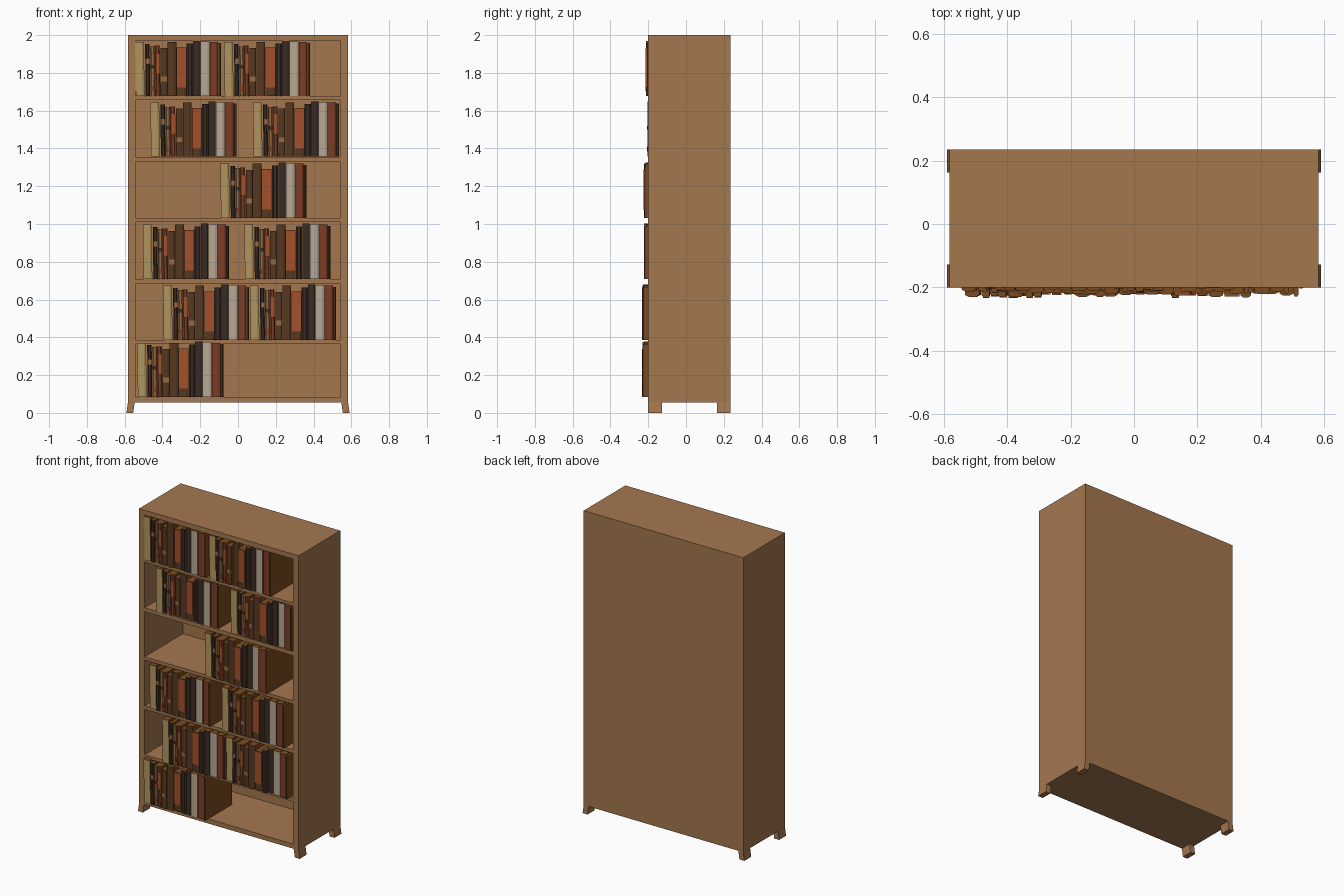
import bpy
import bmesh
import random
from mathutils import Vector

random.seed(4)
cube = bpy.data.objects.get("Cube")
if cube:
    bpy.data.objects.remove(cube)


def material(name, rgb):
    linear = [(c / 255 / 12.92 if c < 11 else ((c / 255 + 0.055) / 1.055) ** 2.4) for c in rgb]
    mat = bpy.data.materials.new(name)
    mat.use_nodes = True
    mat.diffuse_color = (*linear, 1)
    mat.node_tree.nodes["Principled BSDF"].inputs["Base Color"].default_value = (*linear, 1)
    return mat


MATS = {name: material(name.replace("_", " "), rgb) for name, rgb in {
    "wood": (164, 119, 79),
    "cover_brown": (122, 75, 33),
    "cream": (178, 149, 96),
    "tan": (150, 106, 66),
    "charcoal": (58, 44, 36),
    "dark_brown": (86, 56, 32),
    "orange": (164, 80, 42),
    "beige": (186, 168, 150),
    "red_brown": (125, 61, 38),
}.items()}


def finish(bm, name, mats):
    bmesh.ops.recalc_face_normals(bm, faces=bm.faces)
    mesh = bpy.data.meshes.new(name)
    bm.to_mesh(mesh)
    bm.free()
    for m in mats:
        mesh.materials.append(MATS[m])
    obj = bpy.data.objects.new(name, mesh)
    bpy.context.collection.objects.link(obj)
    return obj


def box(name, low, high, mat="wood"):
    bm = bmesh.new()
    bmesh.ops.create_cube(bm, size=1)
    low, high = Vector(low), Vector(high)
    for v in bm.verts:
        v.co = (low + high) / 2 + v.co * (high - low)
    return finish(bm, name, [mat])


# Bookcase shell
W, INNER, FRONT, BACK, FOOT = 0.583, 0.542, -0.2, 0.235, 0.055
for side, label in ((-1, "right"), (1, "left")):
    a, b = sorted((side * W, side * INNER))
    box(label + "_side_panel", (a, FRONT, FOOT), (b, BACK, 2))
box("back_panel", (-INNER, 0.2, FOOT), (INNER, BACK, 2))

# Horizontal boards between the openings
boards = [(FOOT, 0.085), (0.365, 0.385), (0.685, 0.708), (1.01, 1.032),
          (1.33, 1.356), (1.657, 1.677), (1.968, 2)]
for i, (z0, z1) in enumerate(boards):
    box(f"shelf_board_{i + 1}", (-INNER, FRONT, z0), (INNER, 0.2, z1))

# Splayed feet
for side, sname in ((-1, "right"), (1, "left")):
    for y0, y1, yname in ((FRONT, -0.128, "front"), (0.163, BACK, "back")):
        a, b = sorted((side * 0.547, side * W))
        foot = box(f"{yname}_{sname}_foot", (a, y0, 0), (b, y1, FOOT))
        for v in foot.data.vertices:
            if v.co.z < 0.01:
                v.co.x += side * 0.008


def book(name, x0, x1, front, back, z0, z1, lean, spine):
    """Prism with a gently rounded spine facing forward."""
    w = x1 - x0
    profile = [(x0, back), (x0, front + 0.006), (x0 + w * 0.25, front),
               (x1 - w * 0.25, front), (x1, front + 0.006), (x1, back)]
    bm = bmesh.new()
    face = bm.faces.new([bm.verts.new((x, y, z0)) for x, y in profile])
    top = bmesh.ops.extrude_face_region(bm, geom=[face])["geom"]
    for v in top:
        if isinstance(v, bmesh.types.BMVert):
            v.co += Vector((lean, 0, z1 - z0))
    bmesh.ops.recalc_face_normals(bm, faces=bm.faces)
    for f in bm.faces:
        f.material_index = 1 if f.normal.y < -0.3 else 0
    return finish(bm, name, ["cover_brown", spine])


# One row of books: start, end (share of the row), height, lean, spine colour
ROW = [
    (0.0, 0.105, 0.98, -0.004, "cream"),
    (0.115, 0.17, 0.94, -0.003, "charcoal"),
    (0.17, 0.23, 0.9, -0.002, "tan"),
    (0.23, 0.29, 0.91, -0.004, "red_brown"),
    (0.29, 0.37, 0.87, 0.0, "dark_brown"),
    (0.37, 0.475, 0.98, 0.0, "dark_brown"),
    (0.475, 0.595, 0.88, 0.0, "dark_brown"),
    (0.595, 0.67, 0.95, 0.0, "charcoal"),
    (0.67, 0.757, 1.0, 0.0, "charcoal"),
    (0.757, 0.865, 0.99, 0.0, "beige"),
    (0.865, 0.965, 0.98, 0.0, "red_brown"),
    (0.965, 1.0, 0.96, 0.0, "dark_brown"),
]
# Spine plates: book index, low and high share of its height, colour
PLATES = [(6, 0.17, 0.99, "orange"), (2, 0.1, 0.2, "red_brown"),
          (1, 0.62, 0.72, "tan"), (3, 0.45, 0.85, "orange"),
          (4, 0.3, 0.4, "tan"), (2, 0.55, 0.62, "charcoal")]
LENGTH, HEIGHT = 0.453, 0.292


def book_row(label, x, z, front):
    for i, (a, b, h, lean, spine) in enumerate(ROW):
        y = front + random.uniform(0, 0.014)
        x0, x1 = x + a * LENGTH, x + b * LENGTH - 0.001
        top = h * HEIGHT
        book(f"{label}_book_{i + 1}", x0, x1, y, y + 0.28, z, z + top, lean, spine)
        for k, low, high, colour in PLATES:
            if k == i:
                inset = (x1 - x0) * 0.06
                box(f"{label}_spine_label_{i + 1}",
                    (x0 + inset, y - 0.002, z + low * top),
                    (x1 - inset, y + 0.006, z + high * top), colour)


# Rows by shelf, bottom to top: floor height, front depth, row starts
shelves = [
    (0.085, -0.233, [-0.53]),
    (0.387, -0.233, [-0.393, 0.067]),
    (0.71, -0.224, [-0.5, 0.037]),
    (1.033, -0.224, [-0.09]),
    (1.357, -0.204, [-0.46, 0.083]),
    (1.678, -0.213, [-0.541, -0.07]),
]
for s, (z, front, starts) in enumerate(shelves):
    for r, x in enumerate(starts):
        book_row(f"shelf_{s + 1}_row_{r + 1}", x, z, front)
